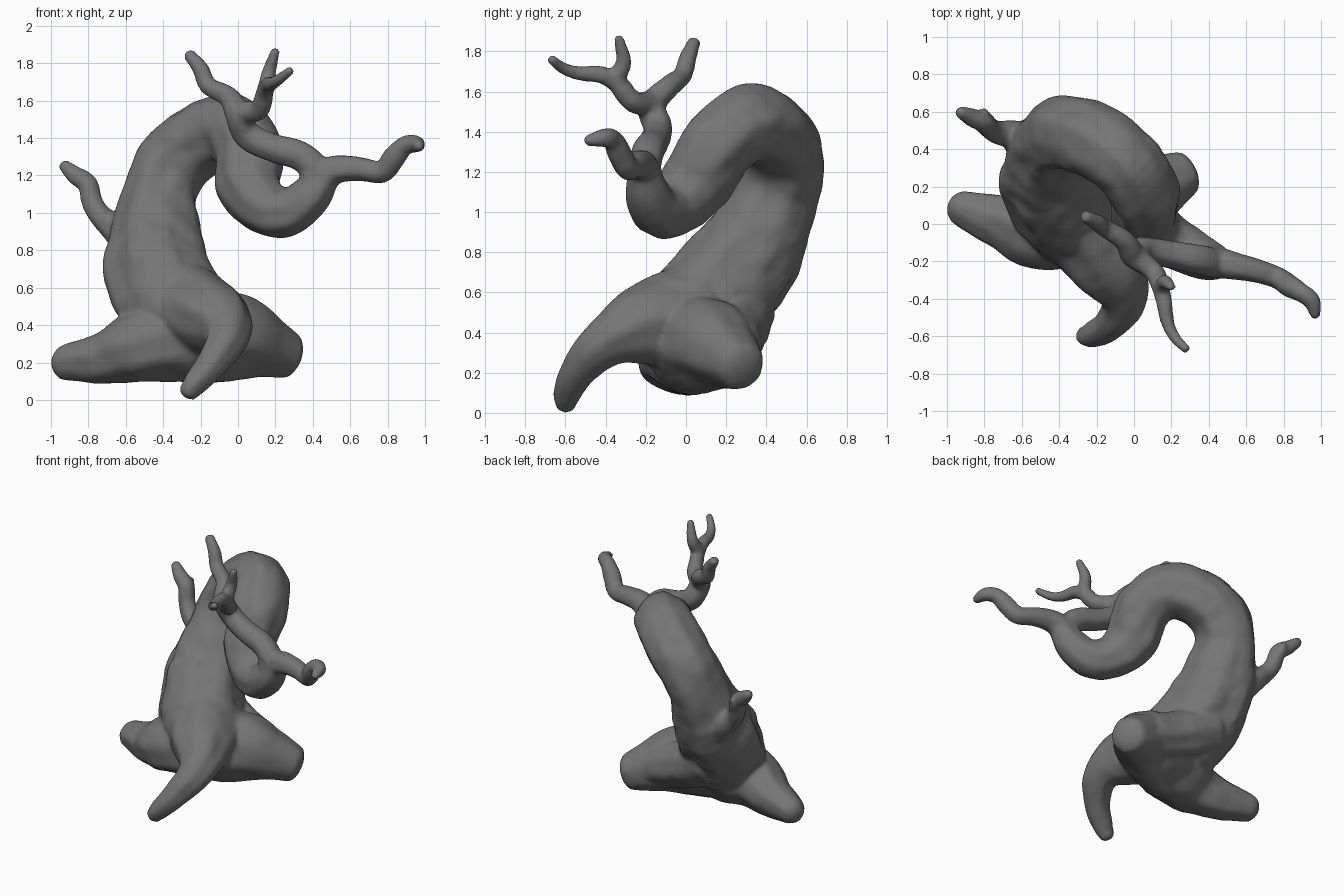
import bpy, bmesh
from math import sin, cos, pi
from mathutils import Vector, noise

SIDES = 32
STEPS = 6


def spline(points):
    """Catmull-Rom through (x, y, z, radius) points."""
    p = [Vector(q) for q in points]
    p = [2 * p[0] - p[1]] + p + [2 * p[-1] - p[-2]]
    out = []
    for a, b, c, d in zip(p, p[1:], p[2:], p[3:]):
        for i in range(STEPS):
            t = i / STEPS
            out.append(0.5 * (2 * b + (c - a) * t + (2 * a - 5 * b + 4 * c - d) * t * t
                              + (3 * b - a - 3 * c + d) * t ** 3))
    return out + [p[-2]]


def limb(bm, points, cap=0.7, ridge=0.07):
    """Tapered tube with rounded ends and twisting bark ridges."""
    path = spline(points)
    pos = [q.to_3d() for q in path]
    rad = [max(q[3], 0.01) for q in path]
    n = len(pos)
    tan = [(pos[min(i + 1, n - 1)] - pos[max(i - 1, 0)]).normalized() for i in range(n)]
    stations = [(pos[0] - tan[0] * rad[0] * cap * cos(a), tan[0], rad[0] * sin(a))
                for a in (0.2, 0.6, 1.1)]
    stations += list(zip(pos, tan, rad))
    stations += [(pos[-1] + tan[-1] * rad[-1] * cap * cos(a), tan[-1], rad[-1] * sin(a))
                 for a in (1.1, 0.6, 0.2)]
    u = stations[0][1].orthogonal().normalized()
    rings = []
    for k, (c, t, r) in enumerate(stations):
        u = (u - t * u.dot(t)).normalized()
        v = t.cross(u)
        ring = []
        for s in range(SIDES):
            a = 2 * pi * s / SIDES
            d = u * cos(a) + v * sin(a)
            p = c + d * r
            bark = 1 + ridge * (0.35 * sin(5 * a + 0.08 * k) + 0.3 * sin(8 * a - 0.1 * k)
                                + noise.noise(p * 5) + 0.7 * noise.noise(p * 11))
            ring.append(bm.verts.new(c + d * r * bark))
        rings.append(ring)
    for r0, r1 in zip(rings, rings[1:]):
        for s in range(SIDES):
            e = (s + 1) % SIDES
            bm.faces.new((r0[s], r0[e], r1[e], r1[s]))
    bm.faces.new(rings[0][::-1])
    bm.faces.new(rings[-1])


bm = bmesh.new()

# Trunk: leans back, arches over and swoops down to a rising hook
limb(bm, [(-.26, -.02, .30, .21), (-.33, .05, .46, .28), (-.42, .22, .67, .28),
          (-.44, .37, .90, .245), (-.41, .46, 1.12, .205), (-.325, .485, 1.29, .20),
          (-.18, .43, 1.40, .195), (-.02, .30, 1.44, .19), (.06, .15, 1.33, .185),
          (.06, .05, 1.15, .175), (.15, -.06, 1.03, .145), (.28, -.14, 1.01, .13),
          (.39, -.19, 1.10, .11), (.47, -.21, 1.20, .08)])

# Roots: left, front and right
limb(bm, [(-.32, 0, .34, .24), (-.54, -.04, .28, .195), (-.73, .02, .22, .137),
          (-.91, .08, .20, .10)], 0.9)
limb(bm, [(-.28, .02, .48, .26), (-.13, -.22, .43, .20), (-.06, -.40, .35, .125),
          (-.12, -.53, .22, .09), (-.22, -.59, .10, .07), (-.265, -.60, .045, .055)])
limb(bm, [(-.25, .02, .35, .24), (-.02, .11, .35, .22), (.13, .20, .29, .175),
          (.27, .27, .235, .125)], 0.45, 0.04)

# Fill behind the right root and under the base
limb(bm, [(.10, .21, .30, .15), (-.15, .24, .40, .16), (-.40, .28, .52, .17)])
limb(bm, [(-.42, -.04, .24, .12), (-.15, .03, .22, .13), (.14, .20, .24, .11)])

# Long right branch with a hooked tip
limb(bm, [(.40, -.20, 1.17, .09), (.52, -.22, 1.23, .077), (.65, -.25, 1.235, .064),
          (.77, -.29, 1.22, .06), (.83, -.33, 1.29, .06), (.89, -.365, 1.36, .051),
          (.95, -.41, 1.37, .046), (.97, -.49, 1.355, .028)])

# Branch looping back over the hook, ending in the left prong
limb(bm, [(.44, -.21, 1.20, .08), (.34, -.19, 1.30, .08), (.18, -.16, 1.35, .075),
          (.05, -.14, 1.42, .075), (.00, -.17, 1.53, .07), (-.05, -.09, 1.62, .054),
          (-.16, -.02, 1.68, .048), (-.20, .01, 1.77, .044), (-.26, .04, 1.845, .034)])

# Forked front prongs
limb(bm, [(.00, -.17, 1.54, .065), (.11, -.26, 1.55, .055), (.145, -.34, 1.65, .046),
          (.165, -.31, 1.75, .04), (.20, -.335, 1.865, .026)])
limb(bm, [(.13, -.30, 1.61, .045), (.16, -.41, 1.68, .044), (.18, -.53, 1.69, .036),
          (.22, -.61, 1.715, .03), (.28, -.67, 1.76, .024)])

# Short broken branch on the left side
limb(bm, [(-.52, .40, .80, .12), (-.64, .47, .90, .085), (-.73, .49, .98, .063),
          (-.78, .52, 1.06, .058), (-.80, .54, 1.15, .055), (-.87, .57, 1.20, .048),
          (-.93, .60, 1.255, .032)])
limb(bm, [(-.77, .52, 1.06, .05), (-.80, .57, 1.14, .042), (-.80, .60, 1.18, .024)])

mesh = bpy.data.meshes.new("twisted_tree")
bm.normal_update()
bm.to_mesh(mesh)
bm.free()
tree = bpy.data.objects.new("twisted_tree", mesh)
bpy.context.collection.objects.link(tree)

# Dark bark colour
bark_mat = bpy.data.materials.new("bark")
bark_mat.diffuse_color = (0.18, 0.18, 0.18, 1)
mesh.materials.append(bark_mat)

# Fuse the limbs into one skin and soften the joints
fuse = tree.modifiers.new("fuse", 'REMESH')
fuse.mode = 'VOXEL'
fuse.voxel_size = 0.014
fuse.use_smooth_shade = True
soft = tree.modifiers.new("soften", 'SMOOTH')
soft.factor = 0.5
soft.iterations = 6
